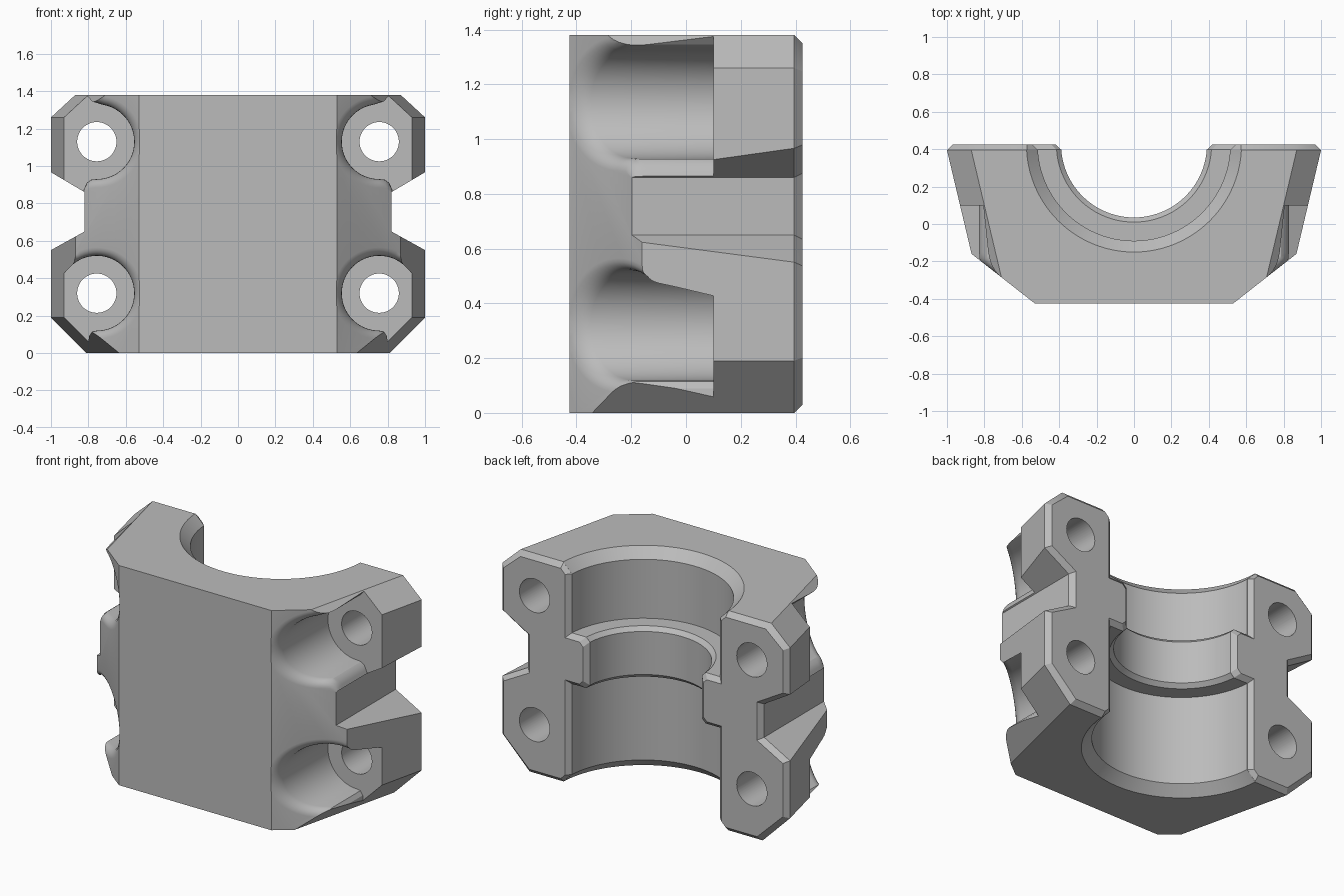
import bpy, bmesh, math

default = bpy.data.objects.get("Cube")
if default:
    bpy.data.objects.remove(default, do_unlink=True)

BACK, LIP, FRONT, SEAT = 0.425, 0.395, -0.425, 0.1
HEIGHT = 1.38
BOLT_X, BOLT_R = 0.755, 0.2


def loft(name, rings):
    """Closed solid through rings of equal point count."""
    bm = bmesh.new()
    loops = [[bm.verts.new(p) for p in ring] for ring in rings]
    n = len(loops[0])
    for a, b in zip(loops, loops[1:]):
        for i in range(n):
            j = (i + 1) % n
            bm.faces.new((a[i], a[j], b[j], b[i]))
    bm.faces.new(loops[0][::-1])
    bm.faces.new(loops[-1])
    bmesh.ops.recalc_face_normals(bm, faces=bm.faces)
    bmesh.ops.triangulate(bm, faces=bm.faces)
    mesh = bpy.data.meshes.new(name)
    bm.to_mesh(mesh)
    bm.free()
    obj = bpy.data.objects.new(name, mesh)
    bpy.context.collection.objects.link(obj)
    return obj


def cut(target, cutter):
    mod = target.modifiers.new("cut", "BOOLEAN")
    mod.operation, mod.solver, mod.object = "DIFFERENCE", "EXACT", cutter
    bpy.context.view_layer.objects.active = target
    bpy.ops.object.modifier_apply(modifier=mod.name)
    bpy.data.objects.remove(cutter, do_unlink=True)


def slope_y(x):
    """Depth of the slanted front flank."""
    return FRONT + (x - 0.53) * 0.783


def arc(cx, cz, r, start, end, n):
    angles = [math.radians(start + (end - start) * i / n) for i in range(n + 1)]
    return [(cx + r * math.cos(a), cz + r * math.sin(a)) for a in angles]


# Drafted outer block with a chamfered mating face
def block_ring(y, inset=0.0):
    w = 1 - 0.237 * (LIP - min(y, LIP)) - inset
    k = inset * 0.4
    half = [(w - 0.19 + k, inset), (w, 0.19 + k),
            (w, 1.26 - k), (w - 0.13 + k, HEIGHT - inset)]
    pts = half + [(-x, z) for x, z in reversed(half)]
    return [(x, y, z) for x, z in pts]


body = loft("bearing_cap", [block_ring(FRONT), block_ring(LIP),
                            block_ring(BACK, BACK - LIP)])


# Bolt pocket with a rounded rim following the slanted flank
def pocket(side, cz, outline):
    def ring(depth, offset, fixed_y=None):
        k = 1 + offset / BOLT_R
        pts = []
        for px, pz in outline:
            x, z = BOLT_X + (px - BOLT_X) * k, cz + (pz - cz) * k
            y = slope_y(min(x, 0.875)) + depth / 0.79 if fixed_y is None else fixed_y
            pts.append((side * x, y, z))
        return pts
    rim, steps = 0.045, 5
    rings = [ring(0, 0, SEAT)]
    for i in range(steps + 1):
        a = math.pi / 2 * i / steps
        rings.append(ring(rim * (1 - math.sin(a)), rim * (1 - math.cos(a))))
    rings.append(ring(0, rim, -1))
    return loft("pocket_cutter", rings)


UPPER_Z, LOWER_Z = 1.13, 0.32
upper_outline = arc(BOLT_X, UPPER_Z, BOLT_R, 100, 270, 30) + [
    (0.785, 0.927), (0.808, 0.91), (0.82, 0.885), (0.83, 0.86),
    (1.2, 0.86), (1.2, 1.45), (0.83, 1.45), (0.81, 1.38), (0.78, 1.345)]
lower_outline = arc(BOLT_X, LOWER_Z, BOLT_R, 45, 270, 40) + [
    (0.78, 0.115), (0.797, 0.09), (0.8, 0.04), (0.79, -0.05),
    (1.2, -0.05), (1.2, 0.157)]

for side in (1, -1):
    # Slanted front flank
    flank = [(0.274, -0.6254), (1.3, slope_y(1.3)), (1.3, -0.7), (0.274, -0.7)]
    cut(body, loft("flank_cutter",
                   [[(side * x, y, z) for x, y in flank] for z in (-0.2, 1.6)]))

    # Side notch between the lugs, flared at the mating face
    def notch_ring(y, grow):
        pts = [(0.82 - grow, 0.65 - grow * 0.5), (0.82 - grow, 0.86 + grow * 0.5),
               (1.2, 1.085 + grow), (1.2, 0.44 - grow)]
        return [(side * x, y, z) for x, z in pts]
    cut(body, loft("notch_cutter", [notch_ring(-0.7, 0), notch_ring(LIP, 0),
                                    notch_ring(LIP + 0.06, 0.06)]))

    # Bolt pockets and through holes
    for cz, outline in ((UPPER_Z, upper_outline), (LOWER_Z, lower_outline)):
        cut(body, pocket(side, cz, outline))
        hole = arc(side * BOLT_X, cz, 0.105, 0, 352.5, 47)
        cut(body, loft("hole_cutter", [[(x, y, z) for x, z in hole] for y in (-0.8, 0.8)]))

# Stepped bore with a central rib: (radius, height, rib edge direction)
bore = [(0.635, -0.06, 0), (0.515, 0.06, 0), (0.515, 0.63, 1), (0.415, 0.63, 1),
        (0.39, 0.655, 1), (0.39, 0.925, -1), (0.415, 0.95, -1), (0.515, 0.95, -1),
        (0.515, 1.32, 0), (0.635, 1.44, 0)]
circle = [2 * math.pi * i / 96 for i in range(96)]
cut(body, loft("bore_cutter", [[(r * math.cos(a), BACK + r * math.sin(a), z)
                                for a in circle] for r, z, _ in bore]))


# Chamfer along the bore's edge on the mating face
def bore_edge(y, grow):
    half = [(r + grow, z + d * grow) for r, z, d in bore]
    pts = half + [(-x, z) for x, z in reversed(half)]
    return [(x, y, z) for x, z in pts]


cut(body, loft("bore_edge_cutter", [bore_edge(LIP + 0.002, 0), bore_edge(LIP + 0.06, 0.058)]))

# Plain grey metal
metal = bpy.data.materials.new("grey_metal")
metal.use_nodes = True
colour = (0.5, 0.5, 0.5, 1)
metal.diffuse_color = colour
metal.node_tree.nodes["Principled BSDF"].inputs["Base Color"].default_value = colour
body.data.materials.clear()
body.data.materials.append(metal)
for poly in body.data.polygons:
    poly.material_index = 0

bpy.ops.object.select_all(action="DESELECT")
body.select_set(True)
bpy.context.view_layer.objects.active = body
bpy.ops.object.shade_smooth_by_angle(angle=math.radians(28))
